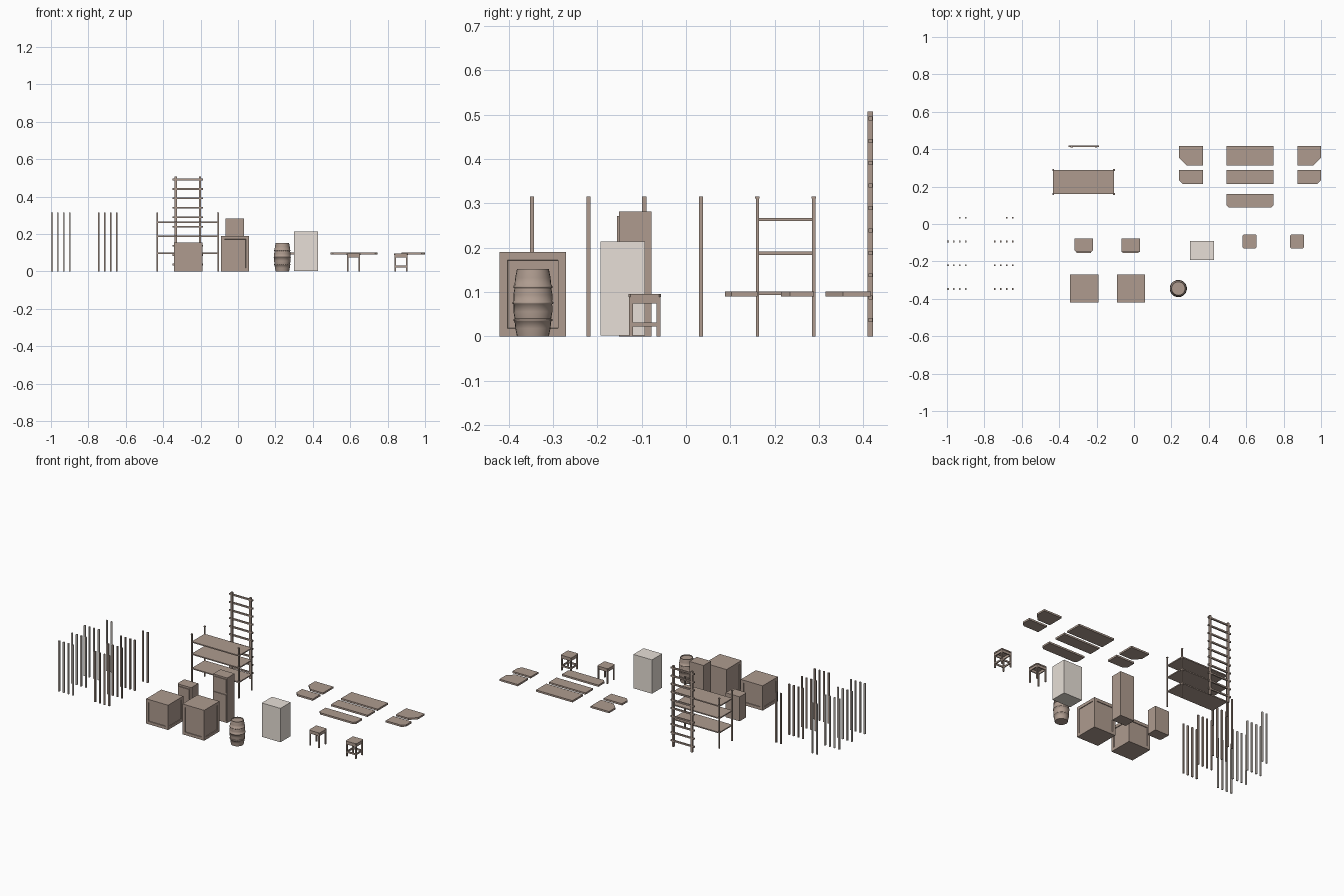
import bpy, bmesh, math

if "Cube" in bpy.data.objects:
    bpy.data.objects.remove(bpy.data.objects["Cube"])


def material(name, rgb):
    m = bpy.data.materials.new(name)
    m.diffuse_color = (*rgb, 1)
    m.use_nodes = True
    m.node_tree.nodes["Principled BSDF"].inputs["Base Color"].default_value = m.diffuse_color
    return m


BROWN = material("weathered brown", (0.425, 0.33, 0.275))
PALE = material("pale cloth", (0.80, 0.74, 0.68))


def finish(name, bm, mat=BROWN):
    bmesh.ops.recalc_face_normals(bm, faces=bm.faces)
    me = bpy.data.meshes.new(name)
    bm.to_mesh(me)
    bm.free()
    me.materials.append(mat)
    ob = bpy.data.objects.new(name, me)
    bpy.context.collection.objects.link(ob)
    return ob


def prism(name, pts, z0, z1, mat=BROWN):
    """Closed solid over a plan outline, from z0 up to z1."""
    bm = bmesh.new()
    lo, hi = ([bm.verts.new((x, y, z)) for x, y in pts] for z in (z0, z1))
    bm.faces.new(lo[::-1])
    bm.faces.new(hi)
    for i in range(len(pts)):
        j = (i + 1) % len(pts)
        bm.faces.new((lo[i], lo[j], hi[j], hi[i]))
    return finish(name, bm, mat)


def box(name, x0, x1, y0, y1, z0, z1, mat=BROWN):
    return prism(name, [(x0, y0), (x1, y0), (x1, y1), (x0, y1)], z0, z1, mat)


def cut_box(name, x0, x1, y0, y1, z0, z1, fl=0, fr=0, bl=0, br=0):
    """Box with cut corners: front left/right, back left/right."""
    pts = []
    for x, y, sx, sy, c, swap in ((x0, y0, 1, 1, fl, 0), (x1, y0, -1, 1, fr, 1),
                                  (x1, y1, -1, -1, br, 0), (x0, y1, 1, -1, bl, 1)):
        pair = [(x, y + sy * c), (x + sx * c, y)]
        if swap:
            pair.reverse()
        pts += pair if c else [(x, y)]
    return prism(name, pts, z0, z1)


def pole(name, x, y, h, r=0.0046, mat=BROWN):
    return box(name, x - r, x + r, y - r, y + r, 0, h, mat)


# loose poles: a pale and a brown group in rows of four, the last row has two each
for gx, mat in ((-0.995, PALE), (-0.745, BROWN)):
    for row, y in enumerate((-0.347, -0.22, -0.094, 0.034)):
        for i in range(4):
            if row < 3 or i > 1:
                pole("loose_pole", gx + i * 0.032, y, 0.316, mat=mat)

# shelf rack: four posts and three boards
for x in (-0.432, -0.106):
    for y in (0.161, 0.288):
        pole("shelf_post", x, y, 0.311, 0.0036)
        box("post_cap", x - .005, x + .005, y - .005, y + .005, 0.311, 0.316)
for z in (0.094, 0.184, 0.26):
    box("shelf_board", -0.433, -0.106, 0.161, 0.288, z, z + 0.007)

# ladder
for x in (-0.333, -0.203):
    box("ladder_rail", x - .006, x + .006, 0.409, 0.421, 0, 0.507)
for i in range(10):
    z = 0.037 + i * 0.0505
    box("ladder_rung", -0.35, -0.187, 0.411, 0.4205, z - .0045, z + .0045)


# crates with recessed side panels
def crate(name, x0, x1, y0, y1, h):
    ob = box(name, x0, x1, y0, y1, 0, h)
    bm = bmesh.new()
    bm.from_mesh(ob.data)
    for f in [f for f in bm.faces if abs(f.normal.z) < 0.5]:
        bmesh.ops.inset_individual(bm, faces=[f], thickness=0.018, use_even_offset=True)
        bmesh.ops.inset_individual(bm, faces=[f], thickness=0.001, depth=-0.004)
    bm.to_mesh(ob.data)
    bm.free()


crate("low_crate", -0.342, -0.19, -0.42, -0.27, 0.155)
crate("tall_crate", -0.091, 0.06, -0.42, -0.27, 0.19)

# small cabinet and tall cabinet with front doors
cut_box("small_cabinet", -0.317, -0.22, -0.149, -0.078, 0, 0.153, 0.008, 0.008)
box("small_cabinet_door", -0.307, -0.23, -0.154, -0.149, 0.012, 0.141)
box("tall_cabinet", -0.067, 0.031, -0.151, -0.078, 0, 0.282)
box("lower_door", -0.061, 0.025, -0.156, -0.151, 0.012, 0.175)
box("upper_door", -0.061, 0.025, -0.156, -0.151, 0.187, 0.272)

# pale box
box("pale_box", 0.30, 0.429, -0.193, -0.092, 0.002, 0.214, PALE)


# barrel: lathed bulging profile with raised hoops and a sunken lid
def lathe(name, prof, x, y, sides=24):
    bm = bmesh.new()
    rings = [[bm.verts.new((x + r * math.cos(math.tau * i / sides),
                            y + r * math.sin(math.tau * i / sides), z))
              for i in range(sides)] for r, z in prof]
    for a, b in zip(rings, rings[1:]):
        for i in range(sides):
            j = (i + 1) % sides
            bm.faces.new((a[i], a[j], b[j], b[i]))
    bm.faces.new(rings[0][::-1])
    bm.faces.new(rings[-1])
    ob = finish(name, bm)
    bpy.context.view_layer.objects.active = ob
    ob.select_set(True)
    bpy.ops.object.shade_smooth_by_angle(angle=math.radians(75))
    ob.select_set(False)


def bulge(z):
    return 0.0445 - 0.0085 * ((z - 0.076) / 0.076) ** 2


H, HOOPS = 0.152, (0.037, 0.076, 0.112)
profile = [(bulge(0), 0)]
for z, mid in zip(HOOPS, (0.018, 0.056, 0.094)):
    profile += [(bulge(mid), mid), (bulge(z) - .001, z - .003),
                (bulge(z) + .0015, z - .002), (bulge(z) + .0015, z + .002),
                (bulge(z) - .001, z + .003)]
profile += [(bulge(0.132), 0.132), (bulge(H), H), (0.033, H), (0.033, H - 0.005)]
lathe("barrel", profile, 0.237, -0.345)


# stools, the second with stretchers
def stool(cx, cy, stretchers):
    s, l = 0.037, 0.031
    cut_box("stool_seat", cx - s, cx + s, cy - s, cy + s, 0.089, 0.096,
            .005, .005, .005, .005)
    for sx in (-1, 1):
        for sy in (-1, 1):
            x, y = cx + sx * l, cy + sy * l
            box("stool_leg", x - .004, x + .004, y - .004, y + .004, 0, 0.09)
    bars = [("stool_apron", 0.074, 0.09)]
    if stretchers:
        bars.append(("stool_stretcher", 0.022, 0.032))
    for name, z0, z1 in bars:
        for s2 in (-1, 1):
            y, x = cy + s2 * l, cx + s2 * l
            box(name, cx - l, cx + l, y - .003, y + .003, z0, z1)
            box(name, x - .003, x + .003, cy - l, cy + l, z0, z1)


stool(0.618, -0.093, False)
stool(0.872, -0.093, True)

# counter tops: left, middle and right pieces in rows
ROWS = ((0.314, 0.417, 0.04), (0.214, 0.289, 0.02))
for y0, y1, c in ROWS:
    cut_box("left_counter", 0.241, 0.368, y0, y1, 0.09, 0.101, fl=c)
    box("middle_counter", 0.494, 0.747, y0, y1, 0.09, 0.101)
    cut_box("right_counter", 0.873, 1.0, y0, y1, 0.09, 0.101, fr=c)
cut_box("front_counter", 0.494, 0.747, 0.088, 0.161, 0.09, 0.101, fl=.014, fr=.014)
